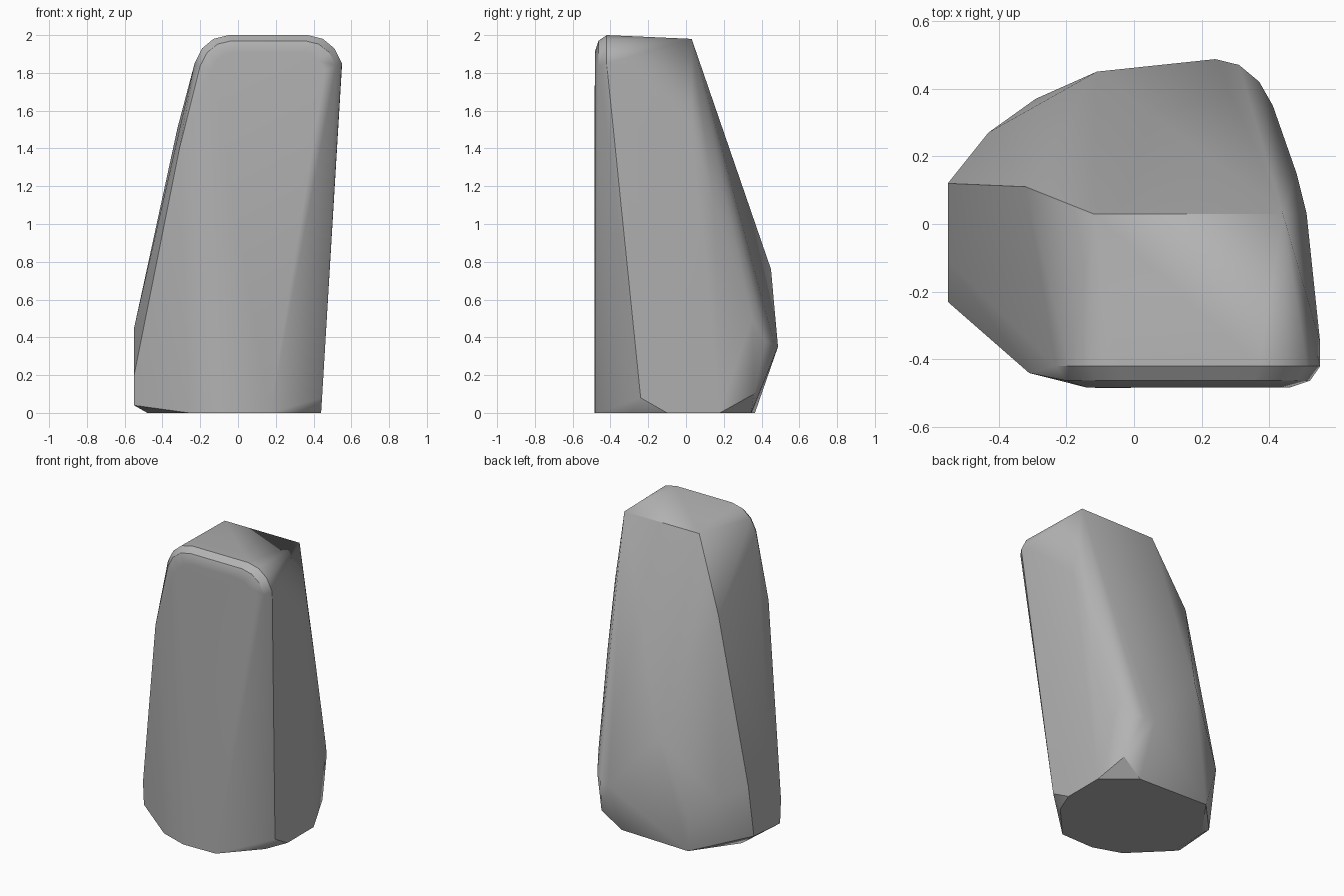
import bpy
import bmesh
import math

cube = bpy.data.objects.get("Cube")
if cube:
    bpy.data.objects.remove(cube, do_unlink=True)

grey = bpy.data.materials.new("stone_grey")
grey.use_nodes = True
colour = (0.45, 0.45, 0.45, 1)
grey.diffuse_color = colour
grey.node_tree.nodes["Principled BSDF"].inputs["Base Color"].default_value = colour


def rounded_top(y, inset):
    """Rounded upper end of the front slab, symmetric about x = 0.16."""
    arc = [(0.21, 2.0), (0.29, 1.98), (0.35, 1.93), (0.39, 1.85)]
    for dx, z in arc:
        shrink = inset * dx / 0.39
        for side in (-1, 1):
            yield (0.16 + side * (dx - shrink), y, z - inset * (z - 1.75) / 0.25)


# Rounded front rim
corners = []
for y, inset in ((-0.42, 0), (-0.463, 0.03), (-0.483, 0.09)):
    corners += rounded_top(y, inset)

# Rear edge of the top and the upper side ridges
corners += [(-0.12, 0.03, 1.98), (0.44, 0.03, 1.98),
            (-0.32, 0.11, 1.51), (-0.31, -0.44, 1.4),
            (0.51, 0.03, 1.5), (0.48, 0.15, 1.1), (0.55, -0.35, 1.83)]

# Rear bulge
corners += [(-0.11, 0.45, 0.76), (0.24, 0.487, 0.35), (0.31, 0.47, 0.36),
            (0.37, 0.42, 0.38), (0.41, 0.35, 0.5), (0.38, 0.36, 0.1)]

# Flat right flank and its rear chamfer
corners += [(-0.55, 0.12, 0.42), (-0.55, -0.11, 0.45), (-0.55, -0.23, 0.2),
            (-0.55, -0.22, 0.04), (-0.55, 0.06, 0.06),
            (-0.43, 0.27, 0.35), (-0.29, 0.37, 0.23)]

# Base outline
corners += [(x, y, 0) for x, y in (
    (-0.27, 0.365), (0.24, 0.345), (0.44, 0.18), (0.44, -0.1),
    (0.38, -0.25), (0.17, -0.48), (-0.07, -0.485), (-0.26, -0.42),
    (-0.48, -0.2), (-0.475, 0.08))]
corners.append((0.445, -0.24, 0.08))

# Wrap the corners in one faceted stone
bm = bmesh.new()
for co in corners:
    bm.verts.new(co)
hull = bmesh.ops.convex_hull(bm, input=bm.verts)
loose = {v for v in hull["geom_interior"] + hull["geom_unused"]
         if isinstance(v, bmesh.types.BMVert)}
bmesh.ops.delete(bm, geom=list(loose), context="VERTS")
bmesh.ops.dissolve_limit(bm, angle_limit=math.radians(3),
                         verts=bm.verts, edges=bm.edges)
bmesh.ops.recalc_face_normals(bm, faces=bm.faces)
mesh = bpy.data.meshes.new("standing_stone")
bm.to_mesh(mesh)
bm.free()
mesh.materials.append(grey)

stone = bpy.data.objects.new("standing_stone", mesh)
bpy.context.collection.objects.link(stone)
bpy.ops.object.select_all(action="DESELECT")
stone.select_set(True)
bpy.context.view_layer.objects.active = stone
bpy.ops.object.shade_smooth_by_angle(angle=math.radians(30))

# Keep the broad facets even while softening the small bevels
normals = stone.modifiers.new("facet_normals", "WEIGHTED_NORMAL")
normals.keep_sharp = True
